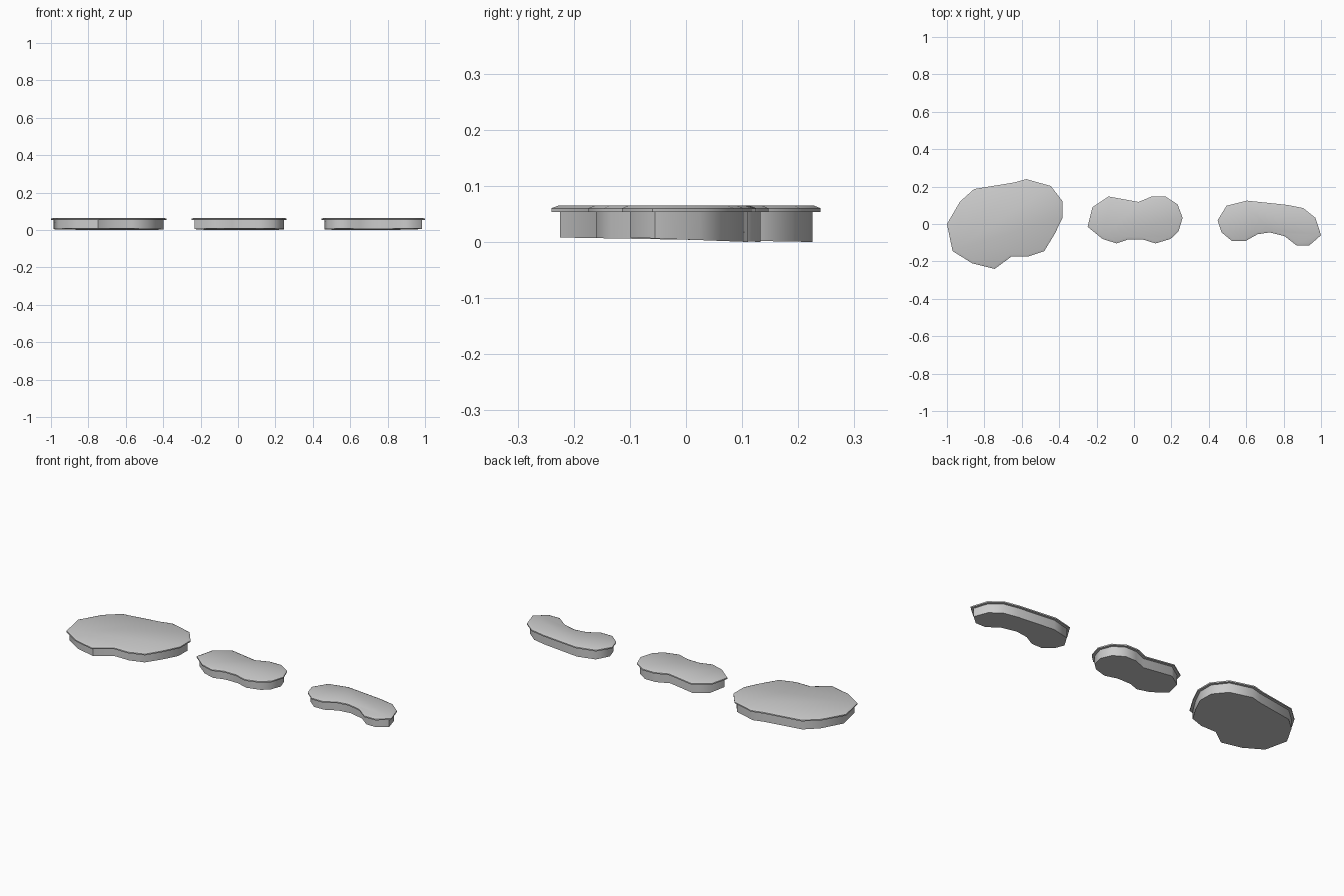
import bpy, bmesh, math
from mathutils import Vector

if "Cube" in bpy.data.objects:
    bpy.data.objects.remove(bpy.data.objects["Cube"])

# Top outlines of the three stepping stones (clockwise from above)
OUTLINES = {
    "large_stone": [(-1, 0), (-.93, .12), (-.855, .187), (-.64, .222), (-.575, .24),
                    (-.445, .203), (-.383, .123), (-.383, .03), (-.425, -.055), (-.48, -.145),
                    (-.565, -.174), (-.655, -.174), (-.745, -.24), (-.865, -.21), (-.97, -.145)],
    "middle_stone": [(-.248, -.015), (-.222, .09), (-.136, .147), (.024, .118), (.095, .147),
                     (.168, .147), (.233, .105), (.26, .033), (.238, -.04), (.195, -.08),
                     (.115, -.104), (.045, -.082), (-.03, -.082), (-.093, -.104), (-.168, -.08)],
    "curved_stone": [(.447, .02), (.495, .098), (.603, .125), (.82, .102), (.905, .085),
                     (.97, .033), (1, -.06), (.938, -.114), (.868, -.114), (.805, -.065),
                     (.725, -.045), (.66, -.055), (.595, -.092), (.525, -.092), (.468, -.045)],
}


def inset(pts, d):
    """Mitred inset of a clockwise outline."""
    out = []
    n = len(pts)
    for i in range(n):
        a, p, b = (Vector(pts[k % n]) for k in (i - 1, i, i + 1))
        e1, e2 = (p - a).normalized(), (b - p).normalized()
        n1, n2 = Vector((e1.y, -e1.x)), Vector((e2.y, -e2.x))
        m = (n1 + n2).normalized()
        out.append(p + m * d / max(m.dot(n1), .5))
    return out


def stone(name, pts):
    bm = bmesh.new()
    ys = [p[1] for p in pts]
    lo, hi = min(ys), max(ys)
    body = inset(pts, .014)

    def ring(outline, z):
        return [bm.verts.new((p[0], p[1], z)) for p in outline]

    # slightly tilted underside, body wall, overhanging rim, bevelled top
    base = [bm.verts.new((p[0], p[1], .008 * (hi - .014 - p[1]) / (hi - lo - .028)))
            for p in body]
    rings = [base, ring(body, .053), ring(pts, .053), ring(pts, .06),
             ring(inset(pts, .012), .065)]
    n = len(pts)
    for r, s in zip(rings, rings[1:]):
        for i in range(n):
            j = (i + 1) % n
            bm.faces.new((r[i], r[j], s[j], s[i]))
    bm.faces.new(rings[0])
    bm.faces.new(rings[-1])
    bmesh.ops.recalc_face_normals(bm, faces=bm.faces)
    me = bpy.data.meshes.new(name)
    bm.to_mesh(me)
    bm.free()
    ob = bpy.data.objects.new(name, me)
    bpy.context.collection.objects.link(ob)
    bpy.ops.object.select_all(action='DESELECT')
    ob.select_set(True)
    bpy.context.view_layer.objects.active = ob
    bpy.ops.object.shade_smooth_by_angle(angle=math.radians(50))


for name, pts in OUTLINES.items():
    stone(name, pts)
